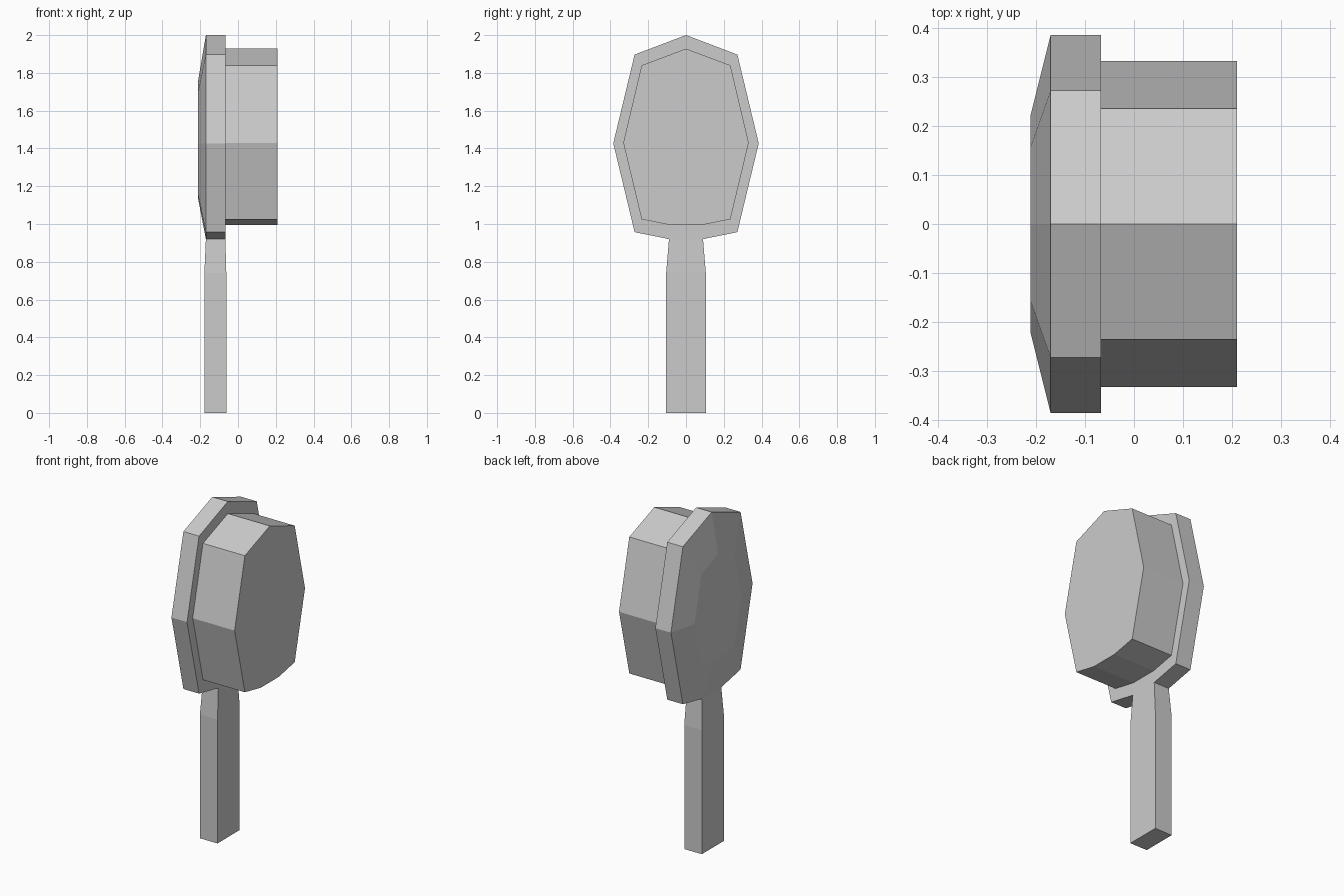
import bpy, bmesh

if "Cube" in bpy.data.objects:
    bpy.data.objects.remove(bpy.data.objects["Cube"])

def mirrored(half):
    # half: (y, z) from the top centre down the +y side; returns the closed outline
    return half + [(-y, z) for y, z in reversed(half) if y > 0]

def at_x(outline, x):
    return [(x, y, z) for y, z in outline]

def loft(name, rings, cap_start=False, cap_end=False, skip=()):
    bm = bmesh.new()
    loops = [[bm.verts.new(p) for p in ring] for ring in rings]
    n = len(loops[0])
    for band, (a, b) in enumerate(zip(loops, loops[1:])):
        for i in range(n):
            if (band, i) not in skip:
                j = (i + 1) % n
                bm.faces.new((a[i], a[j], b[j], b[i]))
    if cap_start:
        bm.faces.new(loops[0][::-1])
    if cap_end:
        bm.faces.new(loops[-1])
    bmesh.ops.recalc_face_normals(bm, faces=bm.faces)
    mesh = bpy.data.meshes.new(name)
    bm.to_mesh(mesh)
    bm.free()
    obj = bpy.data.objects.new(name, mesh)
    bpy.context.collection.objects.link(obj)
    return obj

rim = mirrored([(0, 2.0), (0.272, 1.897), (0.385, 1.427), (0.272, 0.957), (0.09, 0.92)])
pad = mirrored([(0, 1.928), (0.235, 1.84), (0.332, 1.43), (0.235, 1.025), (0.085, 0.995)])
back = [(y * 0.575, 1.427 + (z - 1.427) * 0.58) for y, z in rim]

# Head: bevelled back, rim, and front face around the bristles (open where the handle joins)
loft("brush_head", [at_x(back, -0.211), at_x(rim, -0.17), at_x(rim, -0.067), at_x(pad, -0.067)],
     cap_start=True, skip={(1, 4)})

# Bristle block
loft("bristles", [at_x(pad, -0.067), at_x(pad, 0.21)], cap_end=True)

# Handle: straight grip narrowing into the head
def section(x0, x1, y, z):
    return [(x0, -y, z), (x1, -y, z), (x1, y, z), (x0, y, z)]

loft("handle", [section(-0.178, -0.062, 0.105, 0),
                section(-0.178, -0.062, 0.105, 0.74),
                section(-0.17, -0.067, 0.09, 0.92)], cap_start=True)

# Recalculate the open parts so that every normal points outward
for name, centre in (("brush_head", (-0.14, 0, 1.43)), ("bristles", (0.07, 0, 1.43)), ("handle", (-0.12, 0, 0.45))):
    mesh = bpy.data.objects[name].data
    bm = bmesh.new()
    bm.from_mesh(mesh)
    for f in bm.faces:
        f.normal_update()
        offset = f.calc_center_median()
        if sum(f.normal[k] * (offset[k] - centre[k]) for k in range(3)) < 0:
            f.normal_flip()
    bm.to_mesh(mesh)
    bm.free()
